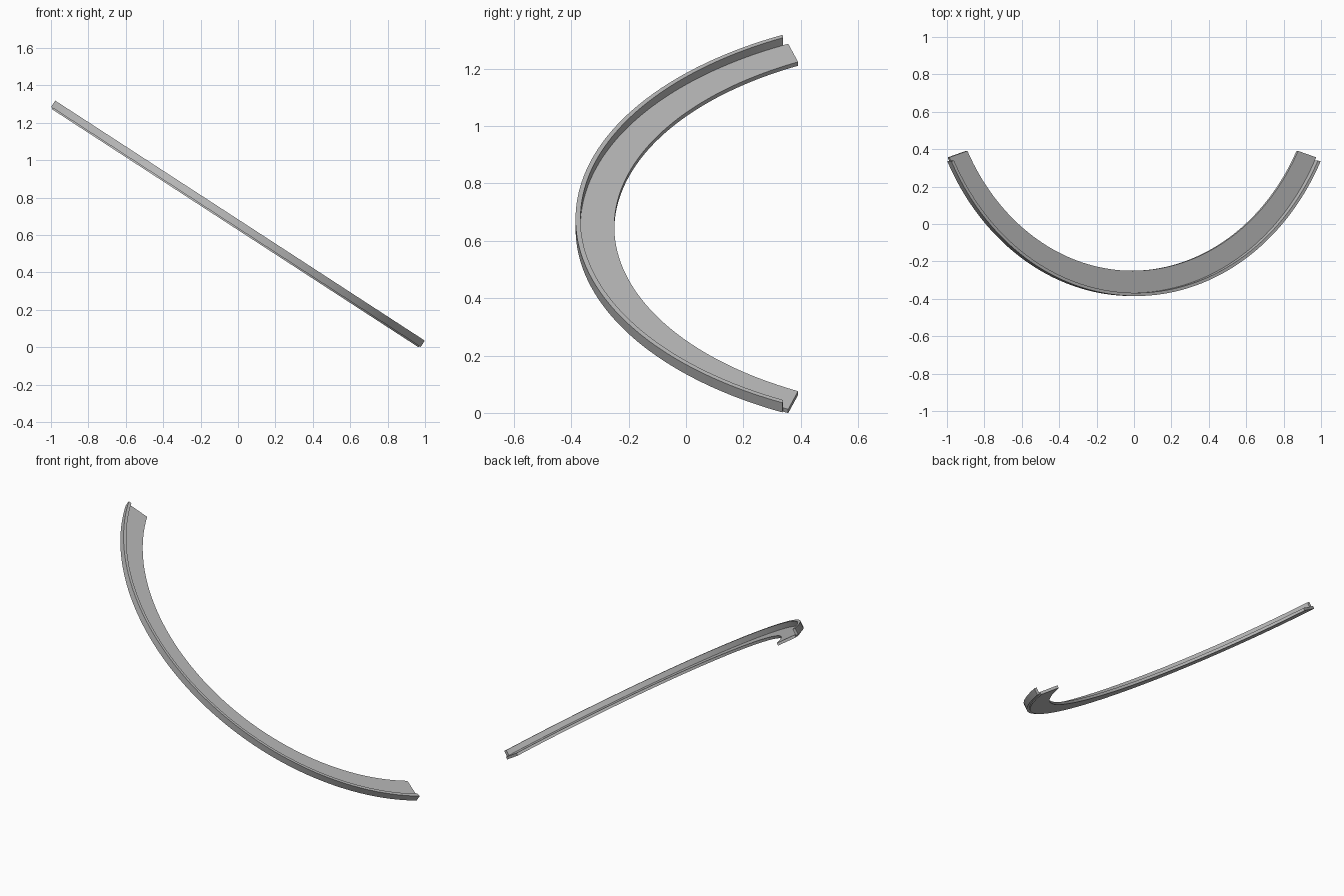
import bpy
import bmesh
from math import sin, cos, radians
from mathutils import Matrix

cube = bpy.data.objects.get("Cube")
if cube:
    bpy.data.objects.remove(cube, do_unlink=True)

TILT = radians(33)
CENTRE_Y = 0.937
SEGMENTS = 96

grey = bpy.data.materials.new("plain_grey")
grey.use_nodes = True
colour = (0.5, 0.5, 0.5, 1)
grey.diffuse_color = colour
grey.node_tree.nodes["Principled BSDF"].inputs["Base Color"].default_value = colour

# Everything lies in one plane that slopes down towards +x
placement = Matrix.Translation((-0.011, 0, 0.643)) @ Matrix.Rotation(TILT, 4, 'Y')


def arc_band(name, inner, outer, bottom, top):
    """Sweep a rectangle along an arc; inner and outer are (radius, half angle)."""
    section = [(inner, bottom), (outer, bottom), (outer, top), (inner, top)]
    bm = bmesh.new()
    rings = []
    for i in range(SEGMENTS + 1):
        t = 2 * i / SEGMENTS - 1
        ring = []
        for (radius, half), height in section:
            a = radians(half) * t
            ring.append(bm.verts.new((radius * sin(a), CENTRE_Y - radius * cos(a), height)))
        rings.append(ring)
    for a, b in zip(rings, rings[1:]):
        for k in range(4):
            n = (k + 1) % 4
            bm.faces.new((a[k], a[n], b[n], b[k]))
    bm.faces.new(rings[0])
    bm.faces.new(rings[-1])
    bmesh.ops.recalc_face_normals(bm, faces=bm.faces)
    bm.transform(placement)
    mesh = bpy.data.meshes.new(name)
    bm.to_mesh(mesh)
    bm.free()
    mesh.materials.append(grey)
    obj = bpy.data.objects.new(name, mesh)
    bpy.context.collection.objects.link(obj)
    bpy.ops.object.select_all(action='DESELECT')
    obj.select_set(True)
    bpy.context.view_layer.objects.active = obj
    bpy.ops.object.shade_smooth_by_angle(angle=radians(30))


# Flat curved plate
arc_band("curved_plate", (1.187, 62.6), (1.306, 63.6), -0.008, 0.008)
# Raised rim along the outer edge
arc_band("outer_rim", (1.305, 62.7), (1.322, 63.0), 0.0, 0.04)
